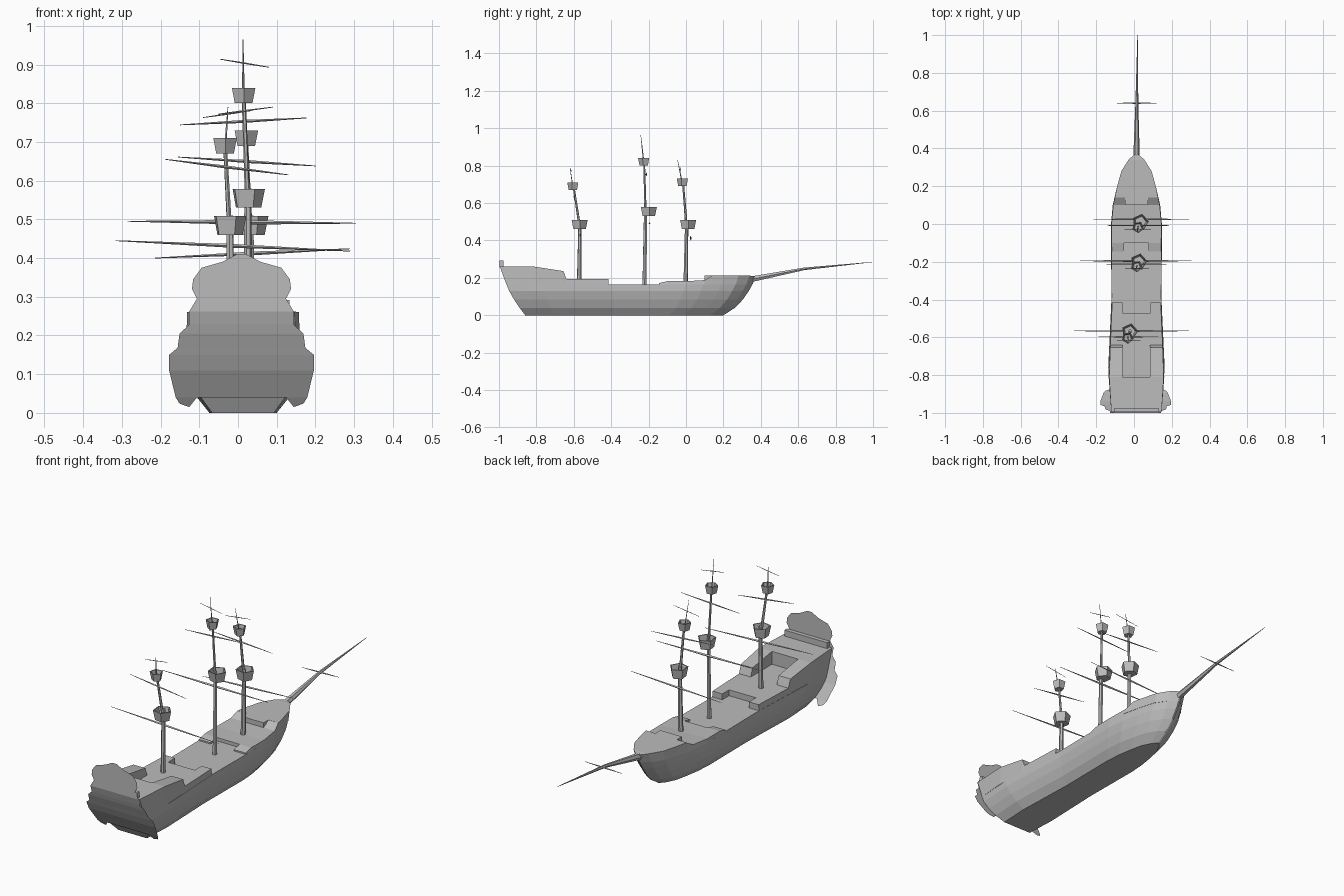
import bpy, bmesh, math
from mathutils import Vector

cube = bpy.data.objects.get("Cube")
if cube:
    bpy.data.objects.remove(cube)

grey = bpy.data.materials.new("plain grey")
grey.use_nodes = True
GREY = (0.5, 0.5, 0.5, 1)
grey.diffuse_color = GREY
grey.node_tree.nodes["Principled BSDF"].inputs["Base Color"].default_value = GREY

CX = 0.013      # centreline of the ship
WAIST = 0.165   # lowest deck height

# Half breadth of the deck along y
BREADTH = [(-1, .133), (-.8, .145), (-.4, .128), (0, .132), (.1, .123),
           (.2, .102), (.28, .08), (.34, .042), (.375, .004)]
# Hull levels: height, breadth factor, stern y, bow y
LEVELS = [(0, .6, -.86, .2), (.04, .82, -.89, .262), (.085, .95, -.92, .305),
          (.13, 1.03, -.945, .336), (WAIST, 1.02, -.96, .355)]
RAKE = [(l[0], l[2]) for l in LEVELS] + [(.21, -.98), (.26, -.996), (1, -.996)]


def interp(table, v):
    for (a, p), (b, q) in zip(table, table[1:]):
        if v <= b:
            return p + (q - p) * max(0, (v - a) / (b - a))
    return table[-1][1]


def half(y):
    return interp(BREADTH, y)


def finish(name, bm, fix=True):
    if fix:
        bmesh.ops.recalc_face_normals(bm, faces=bm.faces)
    me = bpy.data.meshes.new(name)
    bm.to_mesh(me)
    bm.free()
    me.materials.append(grey)
    ob = bpy.data.objects.new(name, me)
    bpy.context.scene.collection.objects.link(ob)
    return ob


def loft(name, sections):
    """Skin closed sections that share a point count, with capped ends."""
    bm = bmesh.new()
    rings = [[bm.verts.new(p) for p in s] for s in sections]
    n = len(rings[0])
    for a, b in zip(rings, rings[1:]):
        for i in range(n):
            j = (i + 1) % n
            bm.faces.new((a[i], a[j], b[j], b[i]))
    bm.faces.new(rings[0])
    bm.faces.new(rings[-1])
    return finish(name, bm)


def tube(name, points, radii, sides=6):
    pts = [Vector(p) for p in points]
    quat = (pts[-1] - pts[0]).to_track_quat('Z', 'Y')
    ring = [Vector((math.cos(a), math.sin(a), 0))
            for a in (2 * math.pi * i / sides for i in range(sides))]
    return loft(name, [[p + quat @ (v * r) for v in ring]
                       for p, r in zip(pts, radii)])


def deck(name, stations, inner=None, side=1, centre=None):
    """Raised deck along (y, z) stations: full width, one side, or a centre strip."""
    sections = []
    for y, z in stations:
        w = half(y)
        low_y = max(y, -.96) - max(0, y - .1) * .073
        lo, hi = -w, w
        if inner is not None:
            lo, hi = inner * side, w * side
        if centre is not None:
            lo, hi = -centre, centre
        flare = 1.02 if centre is None else 1
        lo2 = lo if inner is not None else lo * flare
        sections.append([(CX + lo2, low_y, WAIST - .001), (CX + hi * flare, low_y, WAIST - .001),
                         (CX + hi, y, z), (CX + lo, y, z)])
    return loft(name, sections)


# Hull
sections = []
for top_y, _ in [(-1, 0), (-.9, 0)] + BREADTH[1:3] + [(-.2, 0)] + BREADTH[3:]:
    t = (top_y + 1) / 1.375
    right = [(half(top_y) * f, s + (b - s) * t, z) for z, f, s, b in LEVELS]
    sections.append([(CX + x, y, z) for x, y, z in right]
                    + [(CX - x, y, z) for x, y, z in reversed(right)])
loft("hull", sections)

# Raised decks, with recesses between their side wings
deck("poop_deck", [(-.996, .262), (-.81, .26)])
deck("cabin_floor", [(-.81, .195), (-.64, .195)], centre=.075)
deck("quarter_deck", [(-.645, .195), (-.47, .195)])
deck("fore_waist_deck", [(-.1, .182), (0, .182), (.1, .188), (.141, .188)])
deck("forecastle_deck", [(.14, .212), (.2, .212), (.28, .212), (.34, .212), (.375, .208)])
deck("forecastle_step", [(.1, .212), (.141, .212)], centre=.06)
for side, label in ((1, "left"), (-1, "right")):
    deck(label + "_poop_wing", [(-.81, .26), (-.655, .236), (-.64, .195)], .073, side)
    deck(label + "_quarter_wing", [(-.47, .195), (-.415, .195)], .075, side)
    deck(label + "_waist_wing", [(-.145, .172), (-.1, .182)], .065, side)
    deck(label + "_forecastle_ramp", [(.1, .188), (.141, .212)], .06, side)

# Stern rail
loft("stern_rail", [[(CX + x, y, z) for x, y in
                     ((-.12, -.996), (.12, -.996), (.12, -.976), (-.12, -.976))]
                    for z in (.255, .292)])

# Scalloped stern board, folded at the poop and raked below it
OUTLINE = [(.012, .41), (.05, .39), (.103, .375), (.125, .345), (.128, .32),
           (.115, .295), (.135, .262), (.135, .228), (.16, .205), (.165, .168),
           (.187, .15), (.187, .11), (.17, .04)]
bm = bmesh.new()


def board_vert(x, z):
    return bm.verts.new((.009 + x, interp(RAKE, z) - .004, z))


rows = [(board_vert(-x, z), board_vert(x, z)) for x, z in OUTLINE]
for a, b in zip(rows, rows[1:]):
    bm.faces.new((a[0], b[0], b[1], a[1]))
for s in (-1, 1):
    bm.faces.new([board_vert(s * x, z) for x, z in
                  ((.17, .04), (.16, .024), (.135, .015), (.115, .04))])
finish("stern_board", bm, fix=False)


# Masts with five-sided lookout tubs
def tub(name, x, y, z, r_top, r_low, height, turn):
    bm = bmesh.new()
    rings = []
    for r, h in ((r_low, 0), (r_top, height), (r_top - .005, height), (r_low - .004, .006)):
        rings.append([bm.verts.new((x + r * math.cos(turn + i * math.tau / 5),
                                    y + r * math.sin(turn + i * math.tau / 5), z + h))
                      for i in range(5)])
    for a, b in zip(rings, rings[1:]):
        for i in range(5):
            j = (i + 1) % 5
            bm.faces.new((a[i], a[j], b[j], b[i]))
    bm.faces.new(rings[0])
    bm.faces.new(rings[-1])
    finish(name, bm)


# name: foot, lower tub, upper tub, tip
MASTS = {
    "fore": ((.03, -.002, .16), (.034, .01, .46), (.021, -.017, .69), (.016, -.045, .83)),
    "main": ((.026, -.222, .16), (.025, -.2, .53), (.014, -.224, .80), (.013, -.242, .965)),
    "mizzen": ((-.019, -.572, .16), (-.023, -.57, .46), (-.034, -.603, .67), (-.026, -.62, .79)),
}
for name, (foot, low, up, tip) in MASTS.items():
    foot_top = ((foot[0] + low[0]) / 2, foot[1] + .006, low[2] + .05)
    tube(name + "_lower_mast", [foot, foot_top], [.012, .009])
    tube(name + "_top_mast", [(foot_top[0], foot_top[1], low[2]), (up[0], up[1], up[2] + .03)],
         [.007, .005])
    tube(name + "_pole", [up, tip], [.004, .001], 4)
    tub(name + "_lower_tub", *low, .045, .035, .049, .1)
    tub(name + "_upper_tub", *up, .032, .024, .04, -.25)


# Yards: thin spars tapering to both ends
def yard(name, a, b, y, thick):
    ends = [Vector((a[0], y, a[1])), Vector((b[0], y, b[1]))]
    tube(name, [ends[0], (ends[0] + ends[1]) / 2, ends[1]], [.001, thick, .001], 4)


yard("fore_lower_yard", (-.215, .4), (.29, .424), .025, .005)
yard("fore_upper_yard", (-.155, .661), (.2, .638), -.008, .004)
yard("fore_top_yard", (-.05, .772), (.09, .79), -.03, .002)
yard("main_lower_yard", (-.285, .495), (.305, .49), -.195, .006)
yard("main_upper_yard", (-.15, .744), (.177, .762), -.212, .004)
yard("main_top_yard", (-.047, .914), (.08, .893), -.236, .002)
yard("mizzen_lower_yard", (-.317, .445), (.29, .418), -.566, .005)
yard("mizzen_upper_yard", (-.187, .655), (.13, .615), -.597, .004)
yard("mizzen_top_yard", (-.09, .763), (.035, .781), -.615, .002)

# Bowsprit and its yard
tube("bowsprit", [(CX, .3, .183), (CX + .002, .63, .248), (CX + .006, 1, .285)],
     [.019, .008, .001])
yard("bowsprit_yard", (-.09, .243), (.118, .248), .64, .004)
